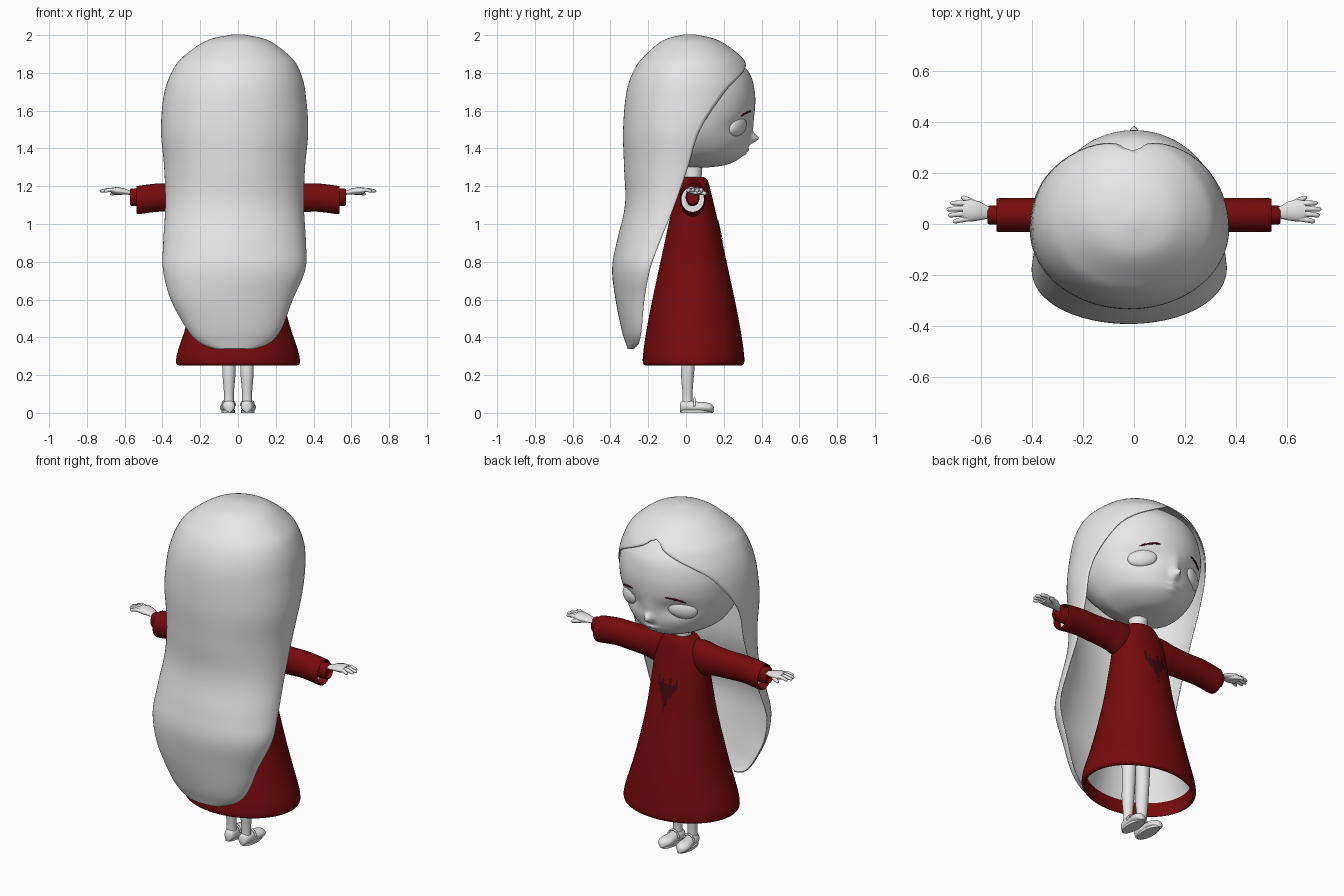
import bpy, bmesh, math
from mathutils import Vector, Matrix

cube = bpy.data.objects.get("Cube")
if cube:
    bpy.data.objects.remove(cube, do_unlink=True)


def material(name, rgb):
    m = bpy.data.materials.new(name)
    m.use_nodes = True
    m.diffuse_color = (*rgb, 1)
    m.node_tree.nodes["Principled BSDF"].inputs["Base Color"].default_value = (*rgb, 1)
    return m


WHITE = material("porcelain white", (.8, .8, .8))
RED = material("deep red", (.18, .003, .004))
DARK = material("dark maroon", (.05, .003, .005))


def finish(name, bm, mats, angle=50):
    """Turn a bmesh into a smooth-shaded object."""
    bmesh.ops.remove_doubles(bm, verts=bm.verts, dist=.0004)
    bmesh.ops.recalc_face_normals(bm, faces=bm.faces)
    mesh = bpy.data.meshes.new(name)
    bm.to_mesh(mesh)
    bm.free()
    ob = bpy.data.objects.new(name, mesh)
    bpy.context.collection.objects.link(ob)
    for m in mats:
        mesh.materials.append(m)
    bpy.ops.object.select_all(action='DESELECT')
    ob.select_set(True)
    bpy.context.view_layer.objects.active = ob
    bpy.ops.object.shade_smooth_by_angle(angle=math.radians(angle))
    return ob


def loft(name, rings, mats, closed=True, caps=(0, -1), rule=None):
    """Skin a list of equal-length rings; rule picks a material per face."""
    bm = bmesh.new()
    rows = [[bm.verts.new(p) for p in r] for r in rings]
    n = len(rows[0])
    for a, b in zip(rows, rows[1:]):
        for i in range(n if closed else n - 1):
            j = (i + 1) % n
            bm.faces.new((a[i], a[j], b[j], b[i]))
    for end in caps:
        bm.faces.new(rows[end])
    if rule:
        for f in bm.faces:
            f.material_index = rule(f.calc_center_median())
    return finish(name, bm, mats)


def ring(c, u, v, n=24):
    c, u, v = Vector(c), Vector(u), Vector(v)
    return [c + u * math.cos(t) + v * math.sin(t)
            for t in (2 * math.pi * i / n for i in range(n))]


def spline(rows, steps=6):
    """Catmull-Rom resampling of a table of rows."""
    rows = [Vector(r) for r in rows]
    pts = [rows[0]] + rows + [rows[-1]]
    out = []
    for p, q, r, s in zip(pts, pts[1:], pts[2:], pts[3:]):
        for k in range(steps):
            t = k / steps
            out.append(q + .5 * t * ((r - p) + t * ((2 * p - 5 * q + 4 * r - s)
                       + t * (3 * (q - r) + s - p))))
    return out + [rows[-1]]


def tube(name, pts, radii, mat, n=12, flat=1):
    """Tapered tube along a path; flat squashes it vertically."""
    pts = [Vector(p) for p in pts]
    rings = []
    for i, p in enumerate(pts):
        d = (pts[min(i + 1, len(pts) - 1)] - pts[max(i - 1, 0)]).normalized()
        up = Vector((0, 0, 1)) if abs(d.z) < .8 else Vector((0, 1, 0))
        side = d.cross(up).normalized()
        rings.append(ring(p, side * radii[i], side.cross(d) * radii[i] * flat, n))
    return loft(name, rings, [mat])


# Dress: z, half width, half depth
DRESS = spline([(1.25, .06, .05), (1.23, .1, .075), (1.15, .15, .097), (1, .17, .132),
                (.8, .195, .175), (.6, .237, .218), (.45, .278, .247),
                (.33, .318, .265), (.265, .328, .268), (.25, .31, .25)])


def dress_at(z):
    hi = min((r for r in DRESS if r[0] >= z), key=lambda r: r[0])
    lo = max((r for r in DRESS if r[0] <= z), key=lambda r: r[0])
    return lo.lerp(hi, (z - lo[0]) / max(hi[0] - lo[0], .0001))


def dress_ring(z, scale=1):
    _, a, b = dress_at(z)
    return ring((0, .04, z), (a * scale, 0, 0), (0, b * scale, 0), 64)


def dress_front(x, z):
    _, a, b = dress_at(z)
    return .04 + b * math.sqrt(1 - (x / a) ** 2)


loft("dress", [dress_ring(r[0]) for r in DRESS], [RED], caps=())
loft("dress_lining", [dress_ring(z, s) for z, s in
     ((.25, 1), (.27, .95), (.33, .94), (.36, .93), (.5, .92), (.75, .9))],
     [WHITE, RED], caps=(-1,), rule=lambda c: int(c.z < .34))

# Dripping stain on the chest: thin strips hugging the cloth
bm = bmesh.new()
drips = [(1.03, .97), (1, .955), (.995, .93), (1.03, .92), (.995, .88), (1, .84),
         (.995, .9), (1.02, .935), (1, .95), (1.04, .975)]
for i, (top, low) in enumerate(drips):
    x = (i - len(drips) / 2) * .0125
    for k in range(4):
        za, zb = (top + (low - top) * j / 4 for j in (k, k + 1))
        bm.faces.new([bm.verts.new((px, dress_front(px, pz) + .004, pz))
                      for px, pz in ((x, za), (x + .0125, za), (x + .0125, zb), (x, zb))])
finish("chest_stain", bm, [DARK])

# Neck
tube("neck", [(0, .035, z) for z in (1.18, 1.25, 1.35)], (.06, .048, .055), WHITE, 24)

# Head: z, half width, back y, front y, then nose, lips and eye sockets pushed in or out
HEAD = spline([(1.3, .04, .02, .12), (1.315, .13, -.03, .22), (1.36, .22, -.12, .3),
               (1.42, .275, -.18, .332), (1.5, .315, -.25, .345), (1.6, .335, -.28, .364),
               (1.7, .335, -.28, .364), (1.8, .3, -.25, .335), (1.88, .23, -.18, .25),
               (1.94, .12, -.1, .12)], 8)


def bump(x, z, cx, cz, w, h):
    return math.exp(-((x - cx) / w) ** 2 - ((z - cz) / h) ** 2)


def head_point(row, t):
    z, a, back, front = row
    s = math.sin(t)
    x, y = a * math.cos(t), .03 + s * ((front - .03) if s > 0 else (.03 - back))
    if s > 0:
        y += .043 * bump(x, z, 0, 1.452, .022, .024) + .01 * bump(x, z, 0, 1.5, .03, .05)
        y += .012 * bump(x, z, 0, 1.392, .04, .01) + .01 * bump(x, z, 0, 1.37, .03, .008)
        y -= .022 * bump(abs(x), z, .16, 1.52, .085, .05)
    return Vector((x, y, z))


SEG = 160
loft("head", [[head_point(r, 2 * math.pi * i / SEG) for i in range(SEG)] for r in HEAD],
     [WHITE])

# Hair: z, half width, back y, widest y, full front y, front edge y
HAIR = spline([(2, .03, -.01, .02, .05, .05), (1.97, .16, -.12, .02, .17, .17),
               (1.89, .275, -.215, .01, .285, .285), (1.82, .33, -.27, 0, .338, .31),
               (1.7, .37, -.312, 0, .37, .205), (1.5, .387, -.33, -.02, .35, .075),
               (1.3, .37, -.325, -.03, .2, .01), (1.1, .364, -.32, -.07, .1, -.06),
               (.9, .375, -.365, -.14, 0, -.14), (.76, .374, -.388, -.19, 0, -.19),
               (.6, .32, -.37, -.22, 0, -.22), (.44, .245, -.338, -.235, 0, -.235),
               (.37, .18, -.316, -.25, 0, -.25), (.34, .1, -.306, -.28, 0, -.28)])


def hair_row(row, n=64):
    z, a, back, mid, front, edge = row
    reach = math.acos(max(-1, min(1, (mid - edge) / (front - mid))))
    if z > 1.885:
        reach = math.pi
    shift = -.018 * min(1, (2 - z) * 3) - .015 * bump(0, z, 0, .6, 1, .12)
    pts = []
    for i in range(n + 1):
        t = reach * (2 * i / n - 1)
        c = math.cos(t)
        y = mid - c * ((mid - back) if c > 0 else (front - mid))
        pts.append((a * math.sin(t) + shift, y, z))
    return pts


hair = loft("hair", [hair_row(r) for r in HAIR], [WHITE], closed=False, caps=(0,))
shell = hair.modifiers.new("thickness", 'SOLIDIFY')
shell.thickness = .006
shell.offset = 0

# Paired parts
for s, side in ((1, "left"), (-1, "right")):
    # Eye and brow
    bm = bmesh.new()
    bmesh.ops.create_uvsphere(bm, u_segments=32, v_segments=20, radius=1)
    turn = Matrix.Rotation(-s * .54, 4, 'Z') @ Matrix.Rotation(s * .22, 4, 'Y')
    bm.transform(Matrix.Translation((s * .168, .27, 1.518)) @ turn
                 @ Matrix.Diagonal((.082, .034, .052, 1)))
    finish(side + "_eye", bm, [WHITE])
    arc = [(.105 + .1 * k / 6, 1.597 - .025 * (k / 6) ** 2) for k in range(7)]
    tube(side + "_brow", [(s * x, .031 + .331 * math.sqrt(1 - (x / .334) ** 2), z)
                          for x, z in arc],
         (.002, .005, .004, .006, .004, .005, .002), DARK, 8)

    # Sleeve: x, centre z, depth radius, height radius; the end turns inward
    sleeve = spline([(.04, 1.16, .055, .065), (.14, 1.138, .068, .098),
                     (.22, 1.138, .066, .084), (.32, 1.138, .066, .077),
                     (.42, 1.14, .067, .075), (.52, 1.128, .066, .075),
                     (.537, 1.128, .064, .071), (.53, 1.13, .06, .067),
                     (.49, 1.132, .061, .068)], 4)

    def across(x, z, ry, rz):
        return ring((s * x, .035, z), (0, ry, 0), (0, 0, rz), 32)

    loft(side + "_sleeve", [across(*r) for r in sleeve], [RED], caps=())
    loft(side + "_sleeve_lining", [across(.49, 1.132, .061, .068),
         across(.488, 1.14, .036, .045)], [WHITE], caps=())
    loft(side + "_cuff", [across(.48, 1.14, .037, .046), across(.565, 1.142, .037, .046),
         across(.572, 1.142, .033, .041), across(.55, 1.142, .03, .038)], [RED])

    # Hand
    tube(side + "_palm", [(s * x, y, z) for x, y, z in
         ((.5, .042, 1.158), (.57, .044, 1.165), (.605, .05, 1.172), (.64, .053, 1.176),
          (.67, .052, 1.176))], (.022, .023, .037, .044, .037), WHITE, 16, .45)
    for finger, base, tip, x in (("little", .022, .01, .708), ("ring", .042, .034, .727),
                                 ("middle", .062, .057, .732), ("index", .08, .082, .718)):
        tube(f"{side}_{finger}_finger",
             [(s * .645, base, 1.176), (s * (.645 + x) / 2, (base + tip) / 2, 1.181),
              (s * (x - .006), tip, 1.174), (s * x, tip, 1.172)],
             (.011, .0105, .0085, .003), WHITE, 10)
    tube(side + "_thumb", [(s * x, y, z) for x, y, z in
         ((.605, .06, 1.17), (.64, .09, 1.165), (.668, .103, 1.16), (.676, .105, 1.158))],
         (.015, .012, .009, .003), WHITE, 10)

    # Leg and shoe
    leg = spline([(.6, .045, .02), (.3, .036, .013), (.2, .034, .008),
                  (.1, .026, .008), (.04, .027, .008)])
    tube(side + "_leg", [(s * .048, y, z) for z, r, y in leg],
         [r for z, r, y in leg], WHITE, 20)
    shoe = spline([(-.032, .012, .04), (-.022, .027, .058), (.01, .034, .066),
                   (.05, .034, .056), (.1, .04, .052), (.132, .03, .044),
                   (.147, .01, .028)], 4)
    loft(side + "_shoe", [ring((s * (.048 + .08 * y), y, h / 2 + .004),
                               (w, 0, 0), (0, 0, h / 2)) for y, w, h in shoe], [WHITE])
    loft(side + "_sole", [ring((s * .052, .057, z), (.035, 0, 0), (0, .085, 0), 32)
                          for z in (0, .014)], [WHITE])
    tube(side + "_shoe_strap",
         [(s * .05 + .034 * math.cos(t), .045, .035 + .04 * math.sin(t))
          for t in (math.pi * k / 10 for k in range(11))], [.006] * 11, WHITE, 8)
